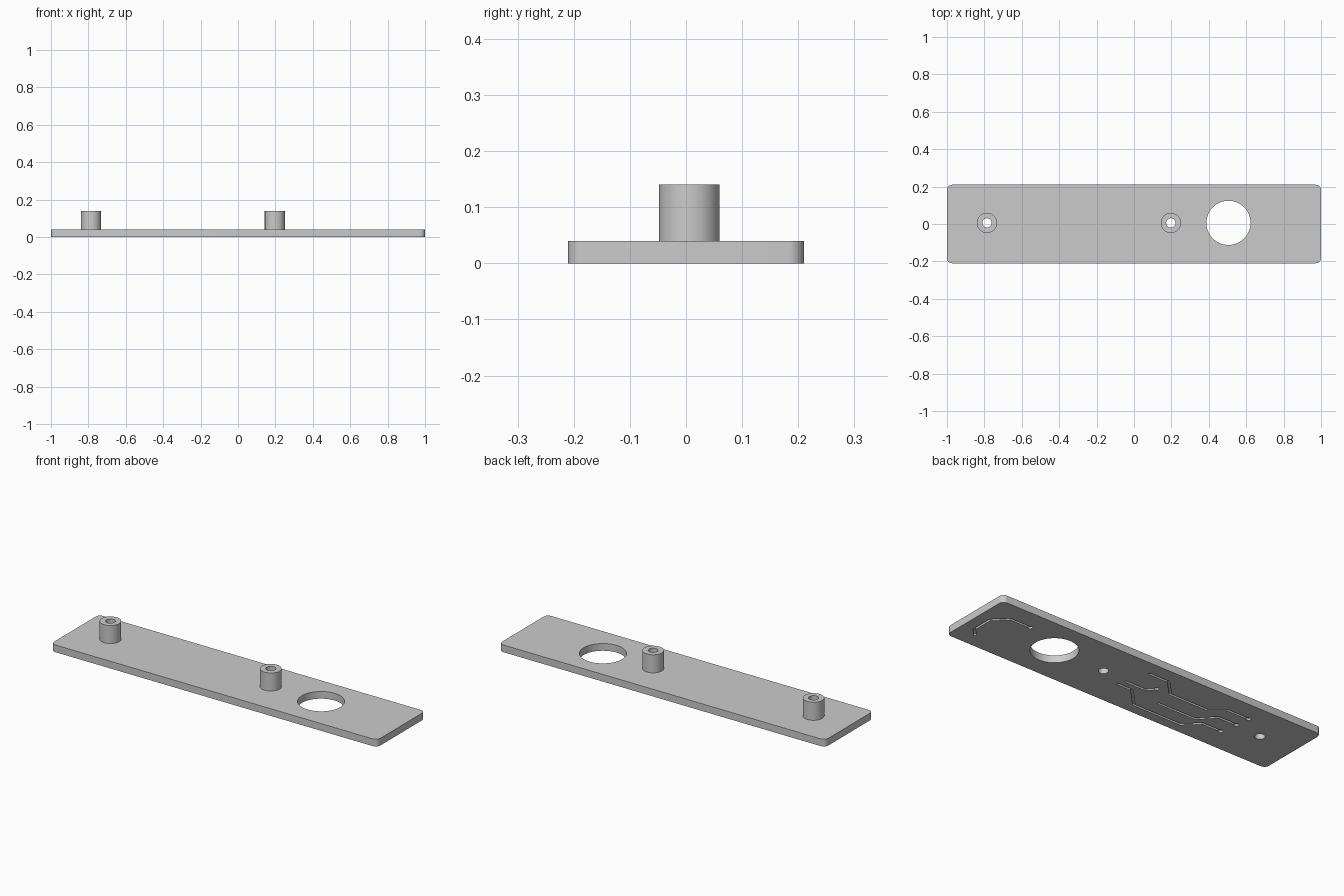
import bpy, bmesh, math
from mathutils import Vector

if "Cube" in bpy.data.objects:
    bpy.data.objects.remove(bpy.data.objects["Cube"], do_unlink=True)

THICK, TOP, MID_Y = 0.04, 0.14, 0.006
TRACK_DEPTH, TRACK_HALF = 0.01, 0.006

grey = bpy.data.materials.new("plain grey")
grey.use_nodes = True
grey.diffuse_color = (0.6, 0.6, 0.6, 1)
grey.node_tree.nodes["Principled BSDF"].inputs["Base Color"].default_value = grey.diffuse_color


def prism(name, outline, z0, z1):
    """Extrude a flat outline from z0 up to z1."""
    bm = bmesh.new()
    face = bm.faces.new([bm.verts.new((p[0], p[1], z0)) for p in outline])
    grown = bmesh.ops.extrude_face_region(bm, geom=[face])["geom"]
    top = [g for g in grown if isinstance(g, bmesh.types.BMVert)]
    bmesh.ops.translate(bm, verts=top, vec=(0, 0, z1 - z0))
    bmesh.ops.recalc_face_normals(bm, faces=bm.faces)
    mesh = bpy.data.meshes.new(name)
    bm.to_mesh(mesh)
    bm.free()
    mesh.materials.append(grey)
    obj = bpy.data.objects.new(name, mesh)
    bpy.context.collection.objects.link(obj)
    return obj


def arc(x, y, radius, start=0, sweep=360, count=64):
    steps = count if sweep == 360 else count - 1
    angles = [math.radians(start + sweep * i / steps) for i in range(count)]
    return [(x + radius * math.cos(a), y + radius * math.sin(a)) for a in angles]


def rounded_rectangle(half_x, half_y, r):
    corners = [(1, 1), (-1, 1), (-1, -1), (1, -1)]
    return [p for i, (sx, sy) in enumerate(corners)
            for p in arc(sx * (half_x - r), sy * (half_y - r), r, 90 * i, 90, 10)]


def ribbon(path, half):
    """Outline of a mitred strip along a path."""
    pts = [Vector(p) for p in path]
    dirs = [(b - a).normalized() for a, b in zip(pts, pts[1:])]
    norms = [Vector((-d.y, d.x)) for d in dirs]
    left, right = [], []
    for p, a, b in zip(pts, norms[:1] + norms, norms + norms[-1:]):
        offset = (a + b) / (1 + a.dot(b)) * half
        left.append(p + offset)
        right.append(p - offset)
    return left + right[::-1]


def activate(obj):
    bpy.ops.object.select_all(action="DESELECT")
    obj.select_set(True)
    bpy.context.view_layer.objects.active = obj


def cut(obj, outline, z0, z1):
    cutter = prism("cutter", outline, z0, z1)
    cutter.hide_render = True
    mod = obj.modifiers.new("cut", "BOOLEAN")
    mod.operation, mod.solver, mod.object = "DIFFERENCE", "EXACT", cutter
    activate(obj)
    bpy.ops.object.modifier_apply(modifier=mod.name)
    bpy.data.objects.remove(cutter, do_unlink=True)


def finish(obj):
    activate(obj)
    bpy.ops.object.shade_smooth_by_angle(angle=math.radians(30))


# Base plate with its large round opening
plate = prism("base_plate", rounded_rectangle(1, 0.21, 0.028), 0, THICK)
cut(plate, arc(0.505, MID_Y, 0.118, count=96), -0.1, 0.1)

# Two hollow mounting posts, drilled through the plate
for name, x in (("left_post", 0.197), ("right_post", -0.786)):
    post = prism(name, arc(x, MID_Y, 0.054), THICK, TOP)
    for part in (post, plate):
        cut(part, arc(x, MID_Y, 0.025, count=48), -0.1, 0.2)
    finish(post)

# Circuit-like grooves on the underside, each ending in a round dimple
tracks = [
    [(0.89, -0.13), (0.932, -0.085), (0.932, 0.03), (0.86, 0.1), (0.735, 0.1)],
    [(0.01, 0.127), (-0.11, 0.127), (-0.195, 0.04), (-0.43, 0.04), (-0.5, 0.1), (-0.635, 0.1)],
    [(0.05, -0.003), (-0.07, -0.003), (-0.11, 0.037)],
    [(0.065, -0.046), (-0.025, -0.046), (-0.125, -0.15), (-0.415, -0.15), (-0.495, -0.075), (-0.607, -0.075)],
    [(-0.206, -0.063), (-0.435, -0.063), (-0.515, 0.02), (-0.627, 0.02)],
]
for path in tracks:
    cut(plate, ribbon(path, TRACK_HALF), -0.05, TRACK_DEPTH)
    cut(plate, arc(*path[-1], 0.012, count=20), -0.05, TRACK_DEPTH + 0.001)
finish(plate)
